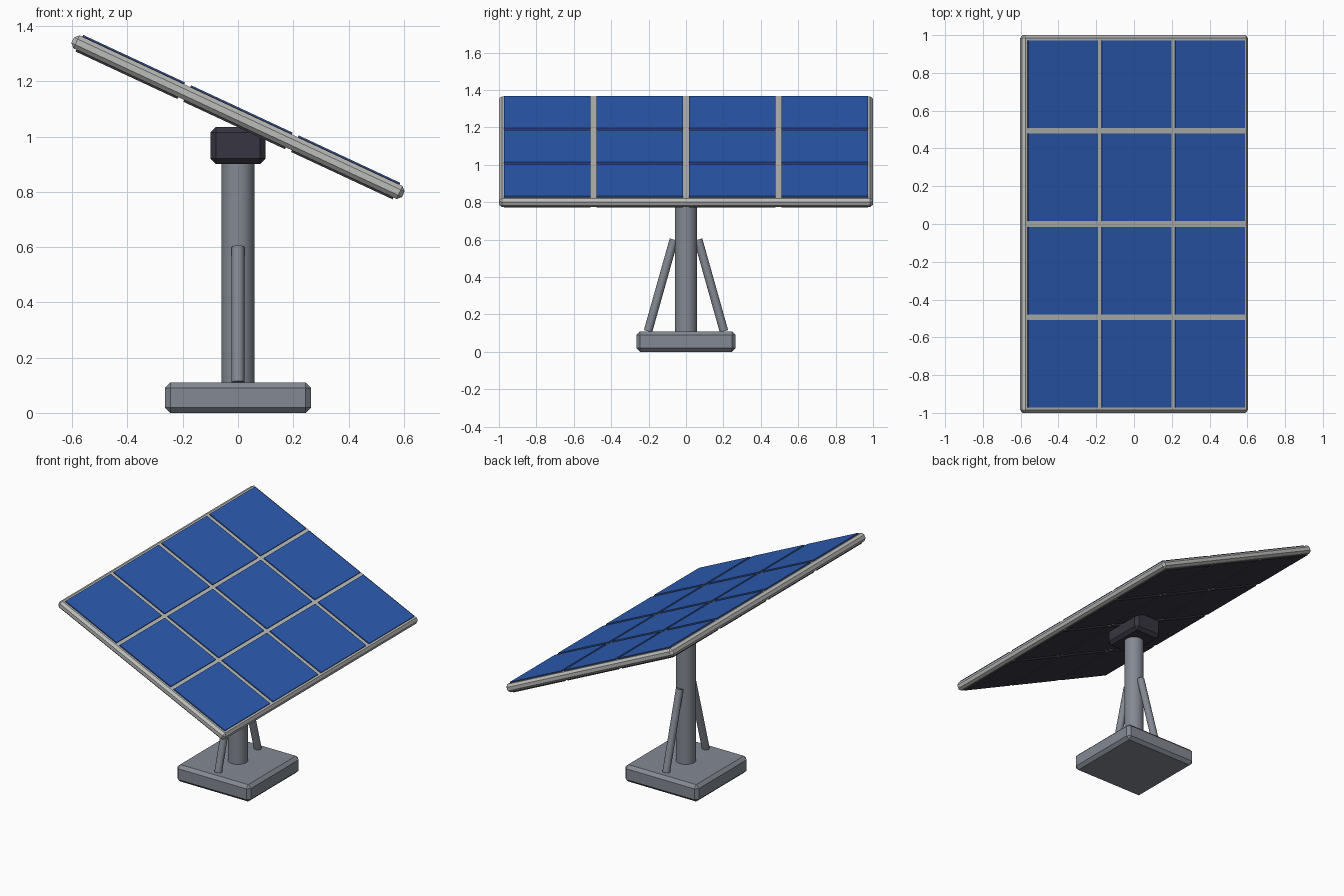
import bpy
import math
from mathutils import Vector, Matrix

cube = bpy.data.objects.get("Cube")
if cube:
    bpy.data.objects.remove(cube, do_unlink=True)


def material(name, rgb):
    mat = bpy.data.materials.new(name)
    mat.use_nodes = True
    mat.diffuse_color = (*rgb, 1)
    mat.node_tree.nodes["Principled BSDF"].inputs["Base Color"].default_value = (*rgb, 1)
    return mat


STEEL = material("grey steel", (0.23, 0.25, 0.29))
FRAME = material("light aluminium", (0.50, 0.51, 0.49))
DARK = material("dark casing", (0.038, 0.036, 0.052))
GLASS = material("blue glass", (0.025, 0.105, 0.45))


def box(name, size, centre, mat, bevel=0, tilt=None):
    bpy.ops.mesh.primitive_cube_add(size=1)
    obj = bpy.context.object
    obj.name = name
    obj.data.transform(Matrix.Diagonal((*size, 1)))
    obj.matrix_world = (tilt or Matrix()) @ Matrix.Translation(centre)
    obj.data.materials.append(mat)
    if bevel:
        mod = obj.modifiers.new("chamfer", "BEVEL")
        mod.width = bevel
        mod.segments = 1
    return obj


def rod(name, start, end, radius, mat, sides):
    start, end = Vector(start), Vector(end)
    axis = end - start
    bpy.ops.mesh.primitive_cylinder_add(vertices=sides, radius=radius, depth=axis.length)
    obj = bpy.context.object
    obj.name = name
    obj.location = (start + end) / 2
    obj.rotation_euler = axis.to_track_quat("Z", "Y").to_euler()
    obj.data.materials.append(mat)
    bpy.ops.object.shade_smooth_by_angle(angle=math.radians(35))
    return obj


# Stand: foot, column, two side struts and the mounting head
box("base", (0.53, 0.53, 0.11), (0, 0, 0.055), STEEL, bevel=0.02)
rod("column", (0, 0, 0.1), (0, 0, 0.95), 0.06, STEEL, 24)
for side, label in ((-1, "front"), (1, "back")):
    rod(label + "_strut", (0, side * 0.203, 0.11), (0, side * 0.065, 0.6), 0.023, STEEL, 16)
box("mounting_head", (0.2, 0.286, 0.135), (0, 0, 0.9675), DARK, bevel=0.02)

# Tilted panel: frame slab with a grid of cells standing proud on both faces
TILT = Matrix.Translation((0, 0, 1.07)) @ Matrix.Rotation(math.radians(25), 4, "Y")
box("panel_frame", (1.32, 2.0, 0.052), (0, 0, 0), FRAME, bevel=0.015, tilt=TILT)
for row in range(3):
    for col in range(4):
        u = (row - 1) * 0.43
        v = (col - 1.5) * 0.494
        tag = f"_{row + 1}_{col + 1}"
        box("cell_casing" + tag, (0.406, 0.463, 0.062), (u, v, -0.002), DARK, tilt=TILT)
        box("cell_glass" + tag, (0.406, 0.463, 0.004), (u, v, 0.031), GLASS, tilt=TILT)
